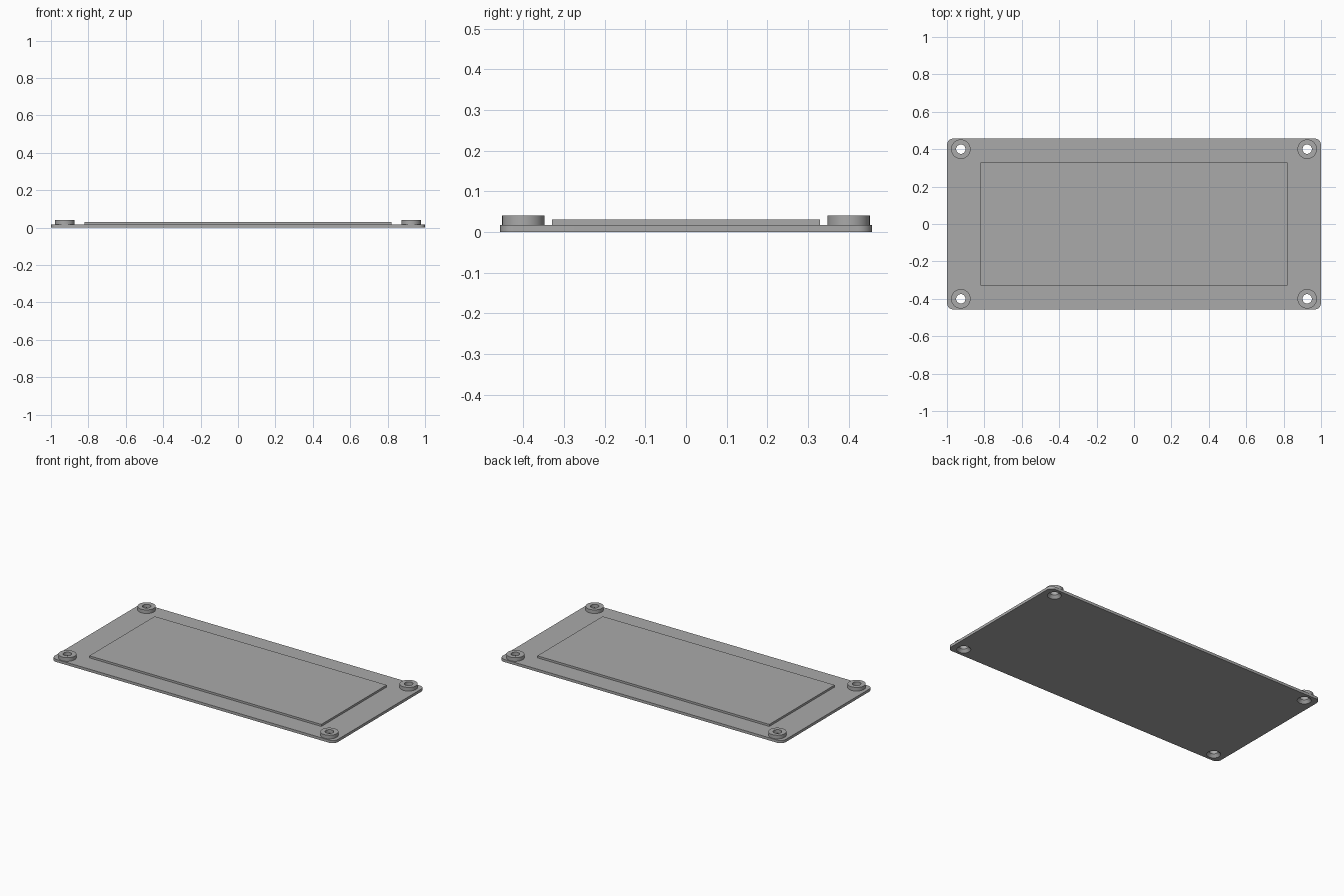
import bpy
import bmesh
import math

cube = bpy.data.objects.get("Cube")
if cube:
    bpy.data.objects.remove(cube, do_unlink=True)

PLATE_TOP, PANEL_TOP, BOSS_TOP = 0.017, 0.03, 0.04
HALF_X, HALF_Y, CORNER = 1.0, 0.457, 0.035
HOLE_X, HOLE_Y = 0.926, 0.4
BOSS_R, HOLE_R, SINK_R = 0.052, 0.025, 0.04

grey = bpy.data.materials.new("plain grey")
grey.use_nodes = True
colour = (0.4, 0.4, 0.4, 1)
grey.diffuse_color = colour
grey.node_tree.nodes["Principled BSDF"].inputs["Base Color"].default_value = colour


def finish(name, bm):
    """Turn a bmesh into a grey object."""
    bmesh.ops.recalc_face_normals(bm, faces=bm.faces)
    mesh = bpy.data.meshes.new(name)
    bm.to_mesh(mesh)
    bm.free()
    mesh.materials.append(grey)
    obj = bpy.data.objects.new(name, mesh)
    bpy.context.collection.objects.link(obj)
    return obj


def slab(name, hx, hy, z0, z1, corner=0):
    """Box between two heights, with optional rounded upright edges."""
    bm = bmesh.new()
    bmesh.ops.create_cube(bm, size=1)
    for v in bm.verts:
        v.co = (2 * hx * v.co.x, 2 * hy * v.co.y, z1 if v.co.z > 0 else z0)
    if corner:
        upright = [e for e in bm.edges
                   if abs(e.verts[0].co.z - e.verts[1].co.z) > 0.001]
        bmesh.ops.bevel(bm, geom=upright, offset=corner, segments=8,
                        profile=0.5, affect='EDGES')
    return finish(name, bm)


def turned(name, x, y, profile, sides=48):
    """Closed solid of revolution from (radius, height) pairs."""
    bm = bmesh.new()
    rings = []
    for r, z in profile:
        rings.append([bm.verts.new((x + r * math.cos(a), y + r * math.sin(a), z))
                      for a in (math.tau * i / sides for i in range(sides))])
    for low, high in zip(rings, rings[1:]):
        for i in range(sides):
            j = (i + 1) % sides
            bm.faces.new((low[i], low[j], high[j], high[i]))
    bm.faces.new(rings[0])
    bm.faces.new(rings[-1])
    return finish(name, bm)


def combine(target, other, operation):
    """Apply a boolean, then remove the helper solid."""
    other.hide_render = True
    mod = target.modifiers.new(operation.lower(), 'BOOLEAN')
    mod.operation, mod.object, mod.solver = operation, other, 'EXACT'
    bpy.context.view_layer.objects.active = target
    bpy.ops.object.modifier_apply(modifier=mod.name)
    bpy.data.objects.remove(other, do_unlink=True)


# Base plate with the raised centre panel
cover = slab("cover_plate", HALF_X, HALF_Y, 0, PLATE_TOP, CORNER)
combine(cover, slab("raised_panel", 0.82, 0.33, 0.008, PANEL_TOP), 'UNION')

# Corner bosses, each with a screw hole countersunk from below
for sx in (-1, 1):
    for sy in (-1, 1):
        x, y = sx * HOLE_X, sy * HOLE_Y
        boss = turned("boss", x, y, [(BOSS_R, 0.008), (BOSS_R, BOSS_TOP)])
        combine(cover, boss, 'UNION')
        hole = turned("screw_hole", x, y, [
            (SINK_R + 0.01, -0.01), (SINK_R, 0),
            (HOLE_R, 0.018), (HOLE_R, BOSS_TOP + 0.02)])
        combine(cover, hole, 'DIFFERENCE')

# Smooth the round walls and keep the edges crisp
bpy.ops.object.select_all(action='DESELECT')
cover.select_set(True)
bpy.context.view_layer.objects.active = cover
bpy.ops.object.shade_smooth_by_angle(angle=math.radians(30))
